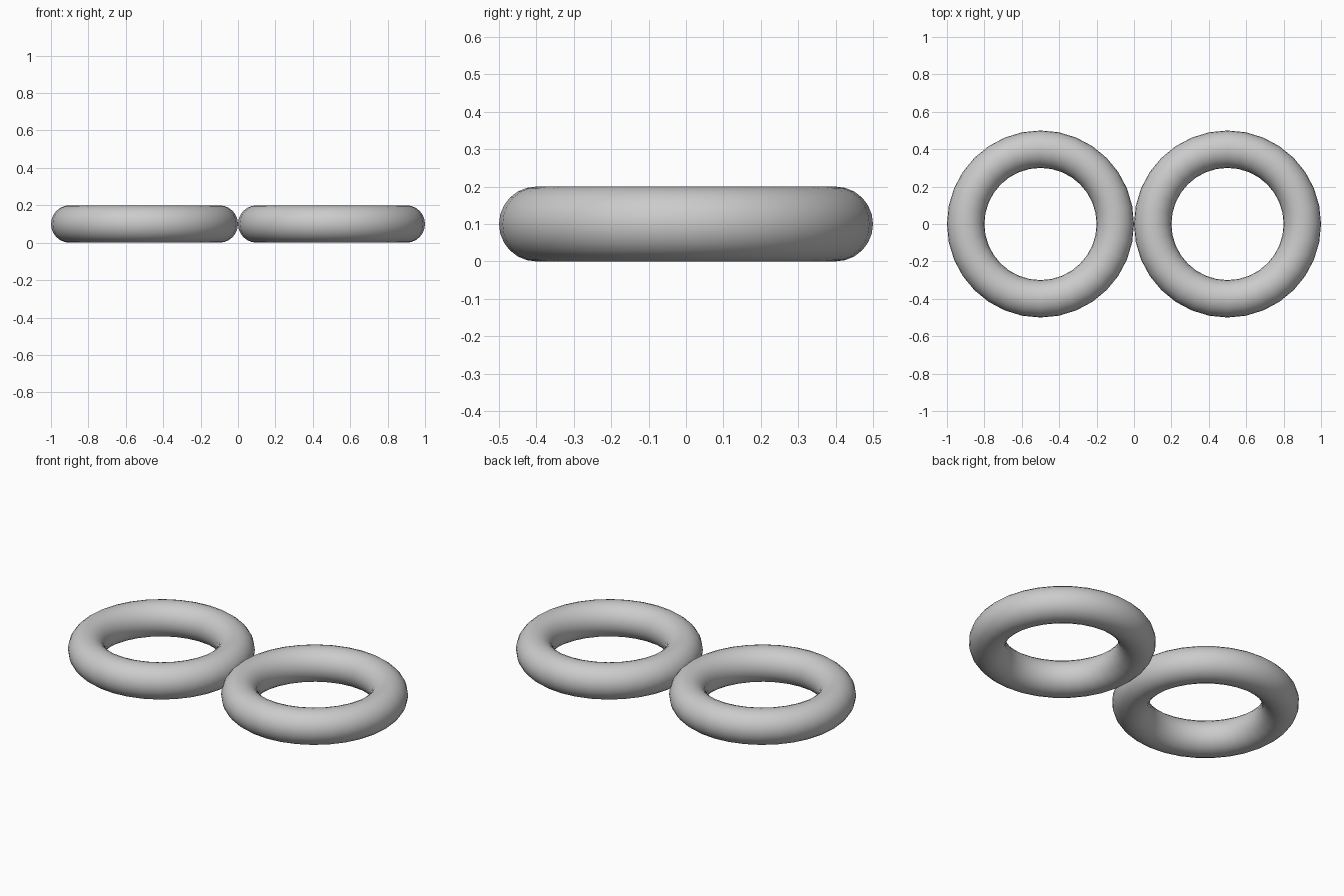
import bpy
import math

cube = bpy.data.objects.get("Cube")
if cube:
    bpy.data.objects.remove(cube, do_unlink=True)

# Single plain grey finish
grey = bpy.data.materials.new("light_grey")
grey.use_nodes = True
colour = (0.6, 0.6, 0.6, 1.0)
grey.diffuse_color = colour
grey.node_tree.nodes["Principled BSDF"].inputs["Base Color"].default_value = colour


def add_ring(name, x):
    """Smooth round ring lying flat on the ground."""
    bpy.ops.mesh.primitive_torus_add(
        major_radius=0.4, minor_radius=0.1,
        major_segments=32, minor_segments=24,
        location=(x, 0, 0.1))
    ring = bpy.context.object
    ring.name = name
    ring.data.materials.append(grey)
    bpy.ops.object.shade_smooth_by_angle(angle=math.radians(60))


# Two equal rings touching at the centre
add_ring("left_ring", 0.5)
add_ring("right_ring", -0.5)
